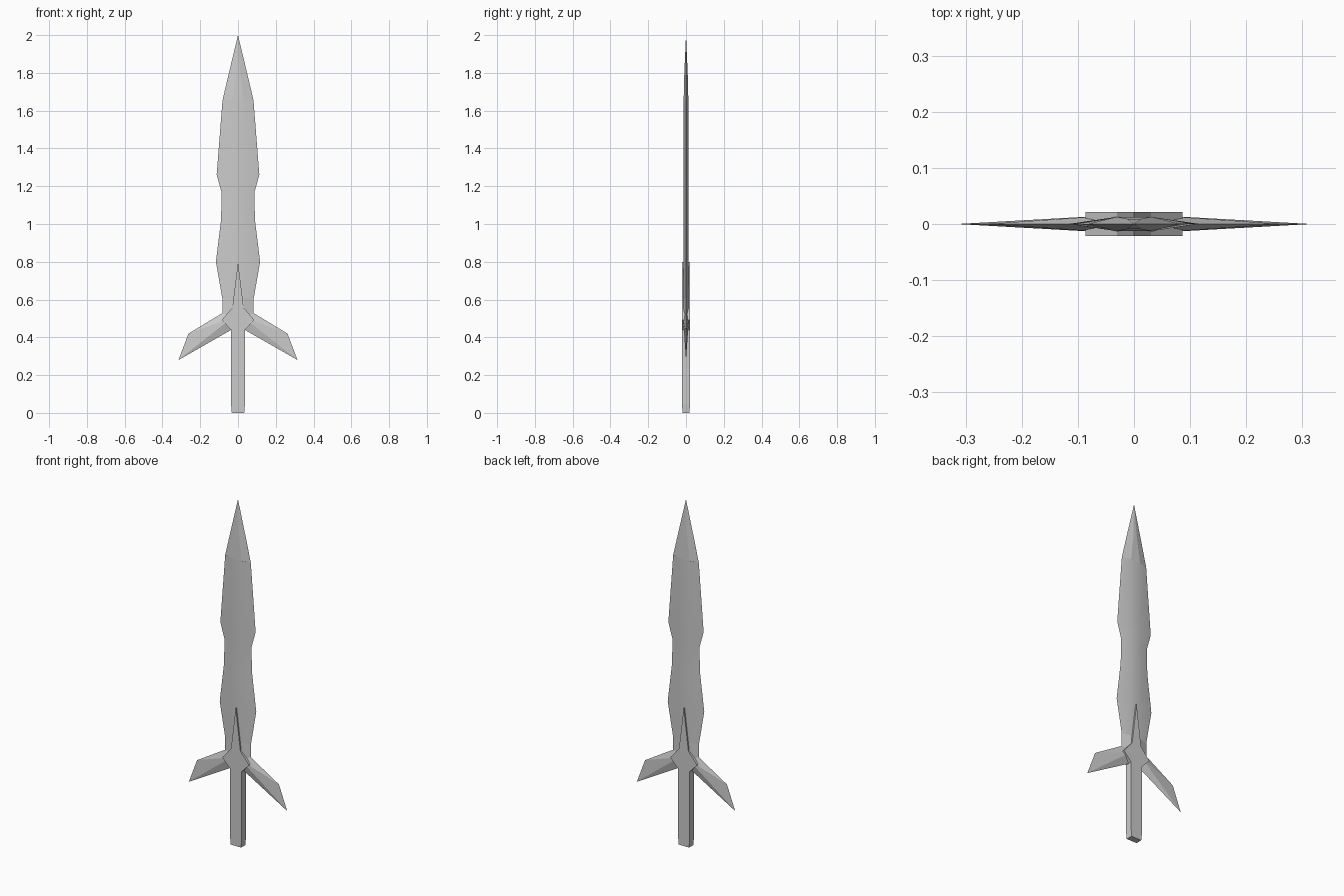
import bpy, bmesh

if "Cube" in bpy.data.objects:
    bpy.data.objects.remove(bpy.data.objects["Cube"])


def make_object(name, bm, smooth=False):
    bmesh.ops.recalc_face_normals(bm, faces=bm.faces)
    mesh = bpy.data.meshes.new(name)
    bm.to_mesh(mesh)
    bm.free()
    ob = bpy.data.objects.new(name, mesh)
    bpy.context.collection.objects.link(ob)
    if smooth:
        bpy.ops.object.select_all(action='DESELECT')
        bpy.context.view_layer.objects.active = ob
        ob.select_set(True)
        bpy.ops.object.shade_smooth_by_angle(angle=0.5)
    return ob


def loft(name, stations, smooth=False, apex=None):
    """Six-sided sections: z, half width, flat half width, half thickness."""
    bm = bmesh.new()
    rings = []
    for z, w, f, t in stations:
        pts = [(w, 0), (f, t), (-f, t), (-w, 0), (-f, -t), (f, -t)]
        rings.append([bm.verts.new((x, y, z)) for x, y in pts])
    for a, b in zip(rings, rings[1:]):
        for i in range(6):
            j = (i + 1) % 6
            bm.faces.new((a[i], a[j], b[j], b[i]))
    bm.faces.new(rings[0])
    if apex:
        tip = bm.verts.new(apex)
        for i in range(6):
            bm.faces.new((rings[-1][i], rings[-1][(i + 1) % 6], tip))
    else:
        bm.faces.new(rings[-1])
    return make_object(name, bm, smooth)


# Blade with waisted, bevelled body
loft("blade", [(0.605, 0.083, 0.032, 0.0125), (0.80, 0.117, 0.032, 0.0125),
               (1.02, 0.09, 0.032, 0.0125), (1.165, 0.086, 0.032, 0.0125),
               (1.26, 0.113, 0.032, 0.0125), (1.655, 0.082, 0.032, 0.0125)], True)

# Pointed tip
loft("blade_tip", [(1.655, 0.082, 0.03, 0.0125), (1.80, 0.048, 0.012, 0.009)],
     apex=(0, 0, 2.0))

# Collar under the blade
loft("blade_collar", [(0.47, 0.083, 0.032, 0.0145), (0.605, 0.083, 0.032, 0.0125)])

# Swept guard wings, ridged and thinning to the tips
for side, s in (("right", 1), ("left", -1)):
    bm = bmesh.new()
    top_in, top_out, tip, low_in = [bm.verts.new((s * x, 0, z)) for x, z in
        ((0.075, 0.533), (0.262, 0.42), (0.315, 0.28), (0.035, 0.44))]
    centre = bm.verts.new((0, 0, 0.5))
    for y in (-0.016, 0.016):
        ridge = bm.verts.new((s * 0.03, y, 0.505))
        ring = [top_in, top_out, tip, low_in, centre]
        for a, b in zip(ring, ring[1:] + ring[:1]):
            bm.faces.new((a, b, ridge))
    make_object("guard_wing_" + side, bm)

# Handle and spiked guard plate cut from one outline
half = [(0.033, 0), (0.037, 0.05), (0.037, 0.44), (0.086, 0.492), (0.03, 0.557)]
outline = half + [(0, 0.80)] + [(-x, z) for x, z in reversed(half)]
bm = bmesh.new()
face = bm.faces.new([bm.verts.new((x, -0.021, z)) for x, z in outline])
ext = bmesh.ops.extrude_face_region(bm, geom=[face], use_keep_orig=True)
for v in ext["geom"]:
    if isinstance(v, bmesh.types.BMVert):
        v.co.y = 0.021
for v in bm.verts:
    if v.co.z < 0.01:
        v.co.y *= 0.9
make_object("handle_and_guard_plate", bm)
